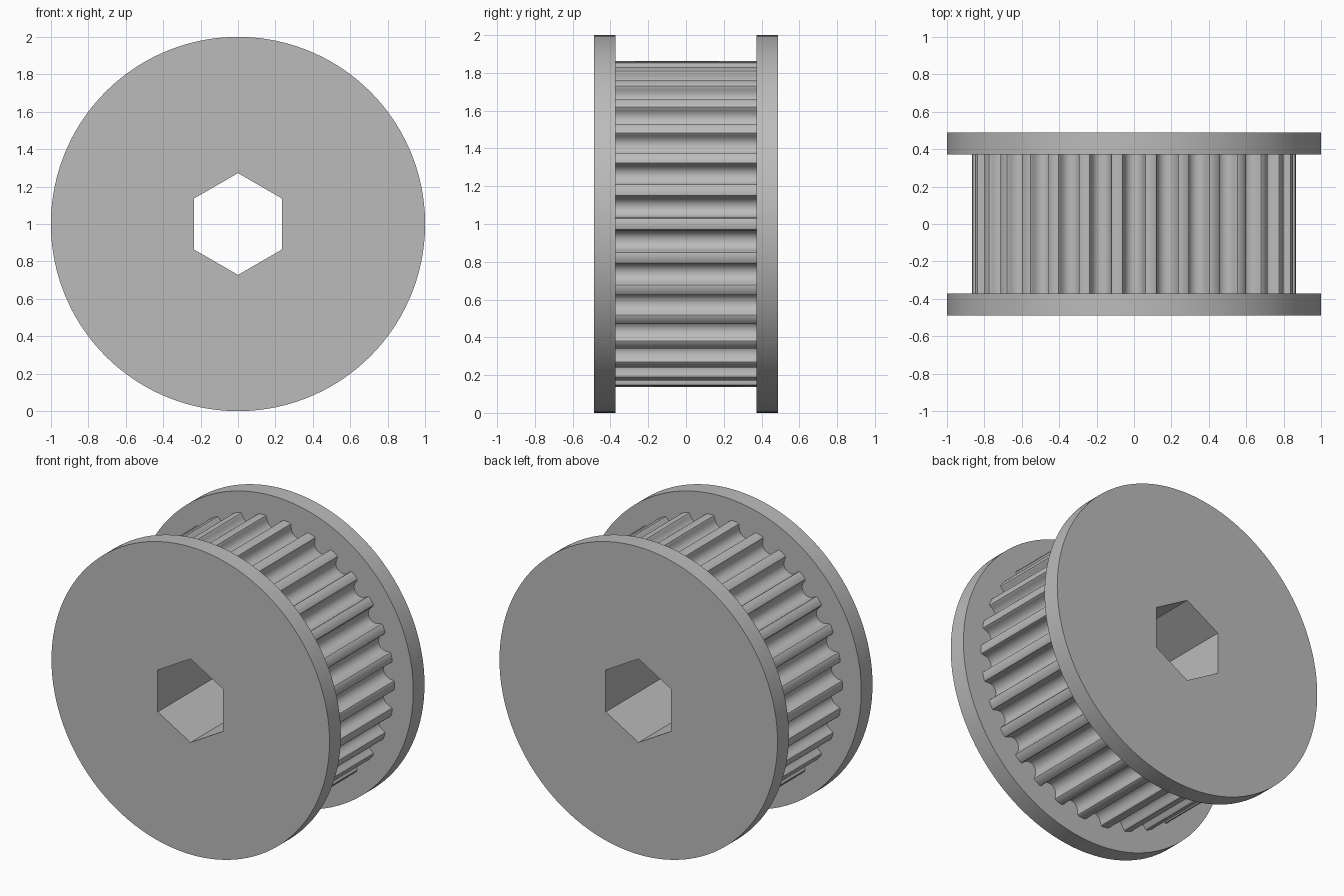
import bpy, bmesh, math

if "Cube" in bpy.data.objects:
    bpy.data.objects.remove(bpy.data.objects["Cube"])

TEETH, TIP_R, RIM_R, BORE_R = 30, 0.865, 1.0, 0.272
HUB_Y, END_Y, RIM_SEGMENTS = 0.372, 0.488, 120

# Half of one rounded belt groove: (sideways offset, depth), edge to centre
HALF_GROOVE = [(0.0695, 0), (0.0603, 0.0035), (0.0557, 0.0121), (0.0538, 0.0222),
               (0.0509, 0.0319), (0.0469, 0.0413), (0.0420, 0.0502), (0.0334, 0.0592),
               (0.0231, 0.0658), (0.0118, 0.0698), (0, 0.0711)]
GROOVE = HALF_GROOVE + [(-s, d) for s, d in HALF_GROOVE[-2::-1]]


def polygon(radius, count):
    """Regular outline with a corner pointing straight up."""
    return [(radius * math.sin(math.tau * i / count),
             radius * math.cos(math.tau * i / count)) for i in range(count)]


def toothed_outline():
    """Groove centred at the top, repeated around the hub."""
    base = math.sqrt(TIP_R ** 2 - GROOVE[0][0] ** 2)
    points = []
    for i in range(TEETH):
        a = math.tau * i / TEETH
        for s, d in reversed(GROOVE):
            r = base - d
            points.append((s * math.cos(a) + r * math.sin(a),
                           r * math.cos(a) - s * math.sin(a)))
    return points


bm = bmesh.new()


def ring(outline, y):
    verts = [bm.verts.new((x, y, z + 1)) for x, z in outline]
    for i, v in enumerate(verts):
        bm.edges.new((v, verts[i - 1]))
    return verts


def wall(a, b):
    for i in range(len(a)):
        bm.faces.new((a[i - 1], a[i], b[i], b[i - 1]))


def cap(outer, inner):
    """Flat annular face between two outlines at the same depth."""
    edges = [bm.edges.get((r[i - 1], r[i])) for r in (outer, inner) for i in range(len(r))]
    bmesh.ops.triangle_fill(bm, edges=edges, use_beauty=True, normal=(0, 1, 0))


rim, teeth, bore = polygon(RIM_R, RIM_SEGMENTS), toothed_outline(), polygon(BORE_R, 6)
hub_rings, bore_rings = [], []
for side in (-1, 1):
    # Flange: rim wall, outer face around the hexagonal bore, inner face around the hub
    outer, inner = ring(rim, side * END_Y), ring(rim, side * HUB_Y)
    hub_rings.append(ring(teeth, side * HUB_Y))
    bore_rings.append(ring(bore, side * END_Y))
    wall(outer, inner)
    cap(outer, bore_rings[-1])
    cap(inner, hub_rings[-1])
wall(*hub_rings)    # toothed hub surface
wall(*bore_rings)   # hexagonal bore
bmesh.ops.recalc_face_normals(bm, faces=bm.faces)

mesh = bpy.data.meshes.new("toothed_pulley")
bm.to_mesh(mesh)
bm.free()
pulley = bpy.data.objects.new("toothed_pulley", mesh)
bpy.context.collection.objects.link(pulley)

metal = bpy.data.materials.new("plain grey")
metal.diffuse_color = (0.5, 0.5, 0.5, 1)
metal.use_nodes = True
metal.node_tree.nodes["Principled BSDF"].inputs["Base Color"].default_value = metal.diffuse_color
mesh.materials.append(metal)

bpy.context.view_layer.objects.active = pulley
pulley.select_set(True)
bpy.ops.object.shade_smooth_by_angle(angle=math.radians(30))
